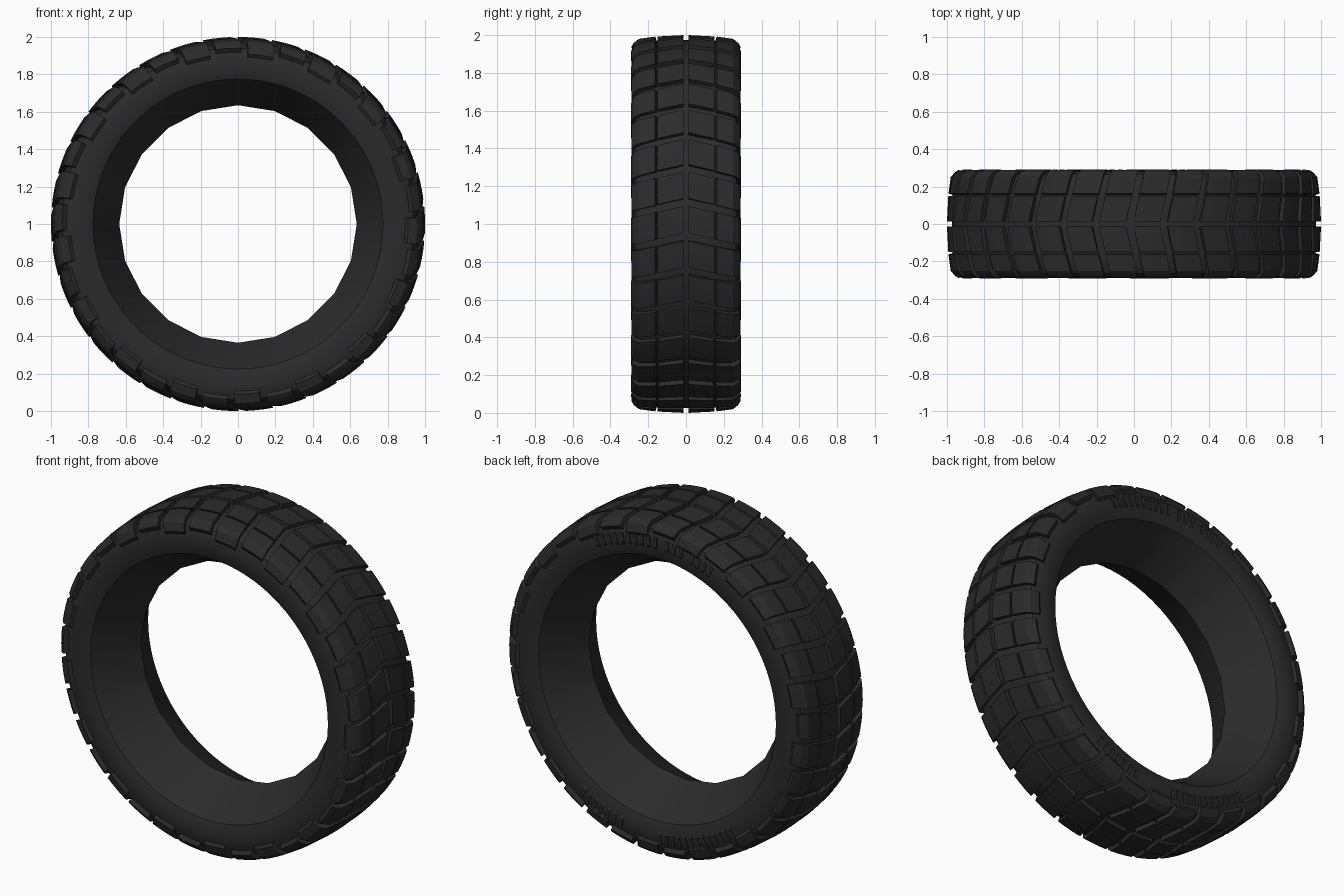
import bpy, bmesh, math
from mathutils import Vector

cube = bpy.data.objects.get("Cube")
if cube:
    bpy.data.objects.remove(cube, do_unlink=True)

# Black rubber
rubber = bpy.data.materials.new("black_rubber")
rubber.use_nodes = True
colour = (0.024, 0.024, 0.024, 1)
rubber.diffuse_color = colour
bsdf = rubber.node_tree.nodes["Principled BSDF"]
bsdf.inputs["Base Color"].default_value = colour
bsdf.inputs["Roughness"].default_value = 0.8


def polar(theta, y, r):
    return Vector((r * math.cos(theta), y, 1 + r * math.sin(theta)))


def finish(bm, name, angle):
    bmesh.ops.recalc_face_normals(bm, faces=bm.faces)
    mesh = bpy.data.meshes.new(name)
    bm.to_mesh(mesh)
    bm.free()
    mesh.materials.append(rubber)
    obj = bpy.data.objects.new(name, mesh)
    bpy.context.collection.objects.link(obj)
    bpy.ops.object.select_all(action='DESELECT')
    obj.select_set(True)
    bpy.context.view_layer.objects.active = obj
    bpy.ops.object.shade_smooth_by_angle(angle=math.radians(angle))


def add_block(bm, profile, side, theta, width, lean=0.0, steps=3):
    """Raised block that follows a (y, r) profile and wraps around the axle."""
    def layer(points):
        return [[bm.verts.new(polar(theta - lean * y + width * (i / steps - 0.5), side * y, r))
                 for i in range(steps + 1)] for y, r in points]

    top = layer(profile)
    base = layer([(y * 0.92, r - 0.035) for y, r in profile])
    rows = len(profile)
    for j in range(rows - 1):
        for i in range(steps):
            bm.faces.new((top[j][i], top[j][i + 1], top[j + 1][i + 1], top[j + 1][i]))
            bm.faces.new((base[j][i], base[j + 1][i], base[j + 1][i + 1], base[j][i + 1]))
        for i in (0, steps):
            bm.faces.new((top[j][i], top[j + 1][i], base[j + 1][i], base[j][i]))
    for j in (0, rows - 1):
        for i in range(steps):
            bm.faces.new((top[j][i], top[j][i + 1], base[j][i + 1], base[j][i]))


# Carcass: half profile from the tread centre to the inner ridge, mirrored and spun
half = [(0, 0.974), (0.16, 0.97), (0.235, 0.958), (0.265, 0.94), (0.28, 0.90),
        (0.285, 0.86), (0.281, 0.81), (0.268, 0.775), (0.14, 0.70), (0, 0.635)]
loop = half + [(-y, r) for y, r in reversed(half[1:-1])]
ridge = len(half) - 1
SEGMENTS = 80
FACET = SEGMENTS // 20
bm = bmesh.new()
rings = []
for i in range(SEGMENTS):
    theta = math.tau * i / SEGMENTS
    # The inner ridge has flat facets
    off = (i % FACET - FACET / 2) * math.tau / SEGMENTS
    flat = math.cos(math.pi / 20) / math.cos(off)
    rings.append([bm.verts.new(polar(theta, y, r * flat if j == ridge else r))
                  for j, (y, r) in enumerate(loop)])
for i in range(SEGMENTS):
    a, b = rings[i], rings[(i + 1) % SEGMENTS]
    for j in range(len(loop)):
        k = (j + 1) % len(loop)
        bm.faces.new((a[j], a[k], b[k], b[j]))
finish(bm, "tire_carcass", 35)

# Tread: two rows of slanted blocks on each side of the centre groove
COUNT = 34
PITCH = math.tau / COUNT
START = math.radians(1.5)
LEAN = 0.23
centre_row = [(0.014, 1.0), (0.15, 0.993)]
shoulder = [(0.163, 0.992), (0.25, 0.98), (0.278, 0.957)]
for side, label in ((-1, "front"), (1, "back")):
    inner, outer = bmesh.new(), bmesh.new()
    for k in range(COUNT):
        theta = START + k * PITCH
        add_block(inner, centre_row, side, theta, PITCH * 0.78, LEAN)
        # Every second shoulder block reaches further down the sidewall
        end = (0.292, 0.91) if k % 2 == 0 else (0.288, 0.94)
        add_block(outer, shoulder + [end], side, theta, PITCH * 0.8, LEAN)
    finish(inner, label + "_centre_tread_blocks", 25)
    finish(outer, label + "_shoulder_tread_blocks", 25)

# Groups of short radial ribs on the back sidewall, in degrees from the top
bm = bmesh.new()
for first, last in ((0, 26), (-11, -5), (-24, -16), (147, 165), (182, 215)):
    count = round((last - first) / 2.8)
    for n in range(count + 1):
        theta = math.radians(90 - first - (last - first) * n / count)
        add_block(bm, [(0.288, 0.905), (0.291, 0.845)], 1, theta, math.radians(1.3), steps=1)
finish(bm, "back_sidewall_ribs", 25)
